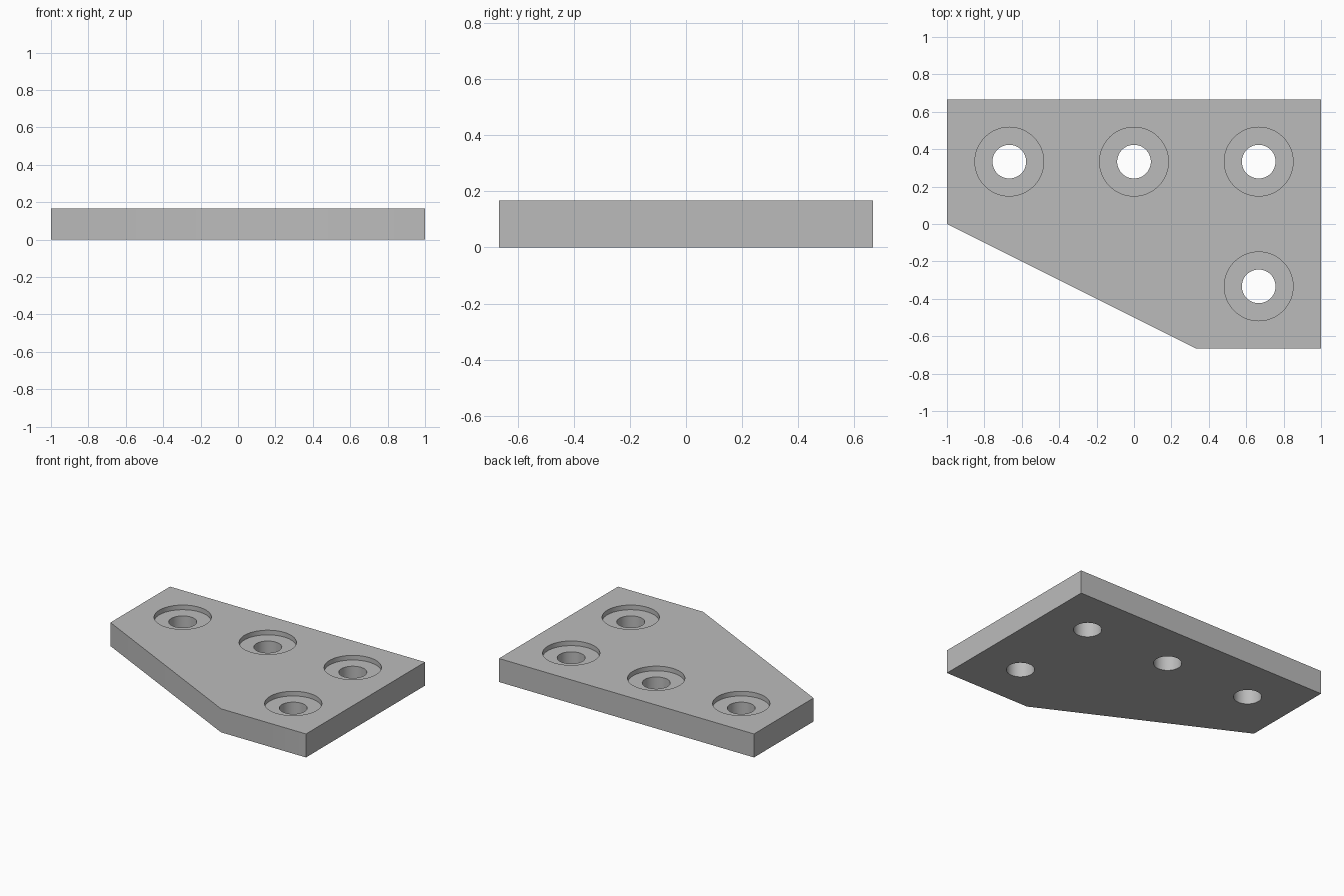
import bpy
import bmesh

cube = bpy.data.objects.get("Cube")
if cube:
    bpy.data.objects.remove(cube, do_unlink=True)

THICK = 1 / 6
BORE_DEPTH = 0.033
OUTLINE = [(-1, 0), (1/3, -2/3), (1, -2/3), (1, 2/3), (-1, 2/3)]
HOLES = [(-2/3, 1/3), (0, 1/3), (2/3, 1/3), (2/3, -1/3)]

grey = bpy.data.materials.new("metal grey")
grey.use_nodes = True
colour = (0.5, 0.5, 0.5, 1)
grey.diffuse_color = colour
grey.node_tree.nodes["Principled BSDF"].inputs["Base Color"].default_value = colour

# Plate: outline polygon extruded upwards
bm = bmesh.new()
base = bm.faces.new([bm.verts.new((x, y, 0)) for x, y in OUTLINE])
top = bmesh.ops.extrude_face_region(bm, geom=[base])["geom"]
bmesh.ops.translate(bm, vec=(0, 0, THICK),
                    verts=[v for v in top if isinstance(v, bmesh.types.BMVert)])
bmesh.ops.recalc_face_normals(bm, faces=bm.faces)
mesh = bpy.data.meshes.new("mounting_plate")
bm.to_mesh(mesh)
bm.free()
mesh.materials.append(grey)
plate = bpy.data.objects.new("mounting_plate", mesh)
bpy.context.collection.objects.link(plate)
bpy.context.view_layer.objects.active = plate


def drill(x, y, radius, bottom):
    """Cut a round hole from above the plate down to the given height."""
    height = 0.5
    bpy.ops.mesh.primitive_cylinder_add(
        vertices=64, radius=radius, depth=height, location=(x, y, bottom + height / 2))
    cutter = bpy.context.object
    cutter.name = "hole_cutter"
    cutter.hide_render = True
    cutter.data.materials.append(grey)
    cut = plate.modifiers.new("hole", "BOOLEAN")
    cut.operation = "DIFFERENCE"
    cut.solver = "EXACT"
    cut.object = cutter
    bpy.context.view_layer.objects.active = plate
    bpy.ops.object.modifier_apply(modifier=cut.name)
    bpy.data.objects.remove(cutter, do_unlink=True)


# Screw holes: a shallow counterbore and a narrower through hole
for x, y in HOLES:
    drill(x, y, 0.184, THICK - BORE_DEPTH)
    drill(x, y, 0.09, -0.1)

# Smooth round walls, sharp rims
bpy.ops.object.select_all(action="DESELECT")
plate.select_set(True)
bpy.context.view_layer.objects.active = plate
bpy.ops.object.shade_smooth_by_angle(angle=0.5)
